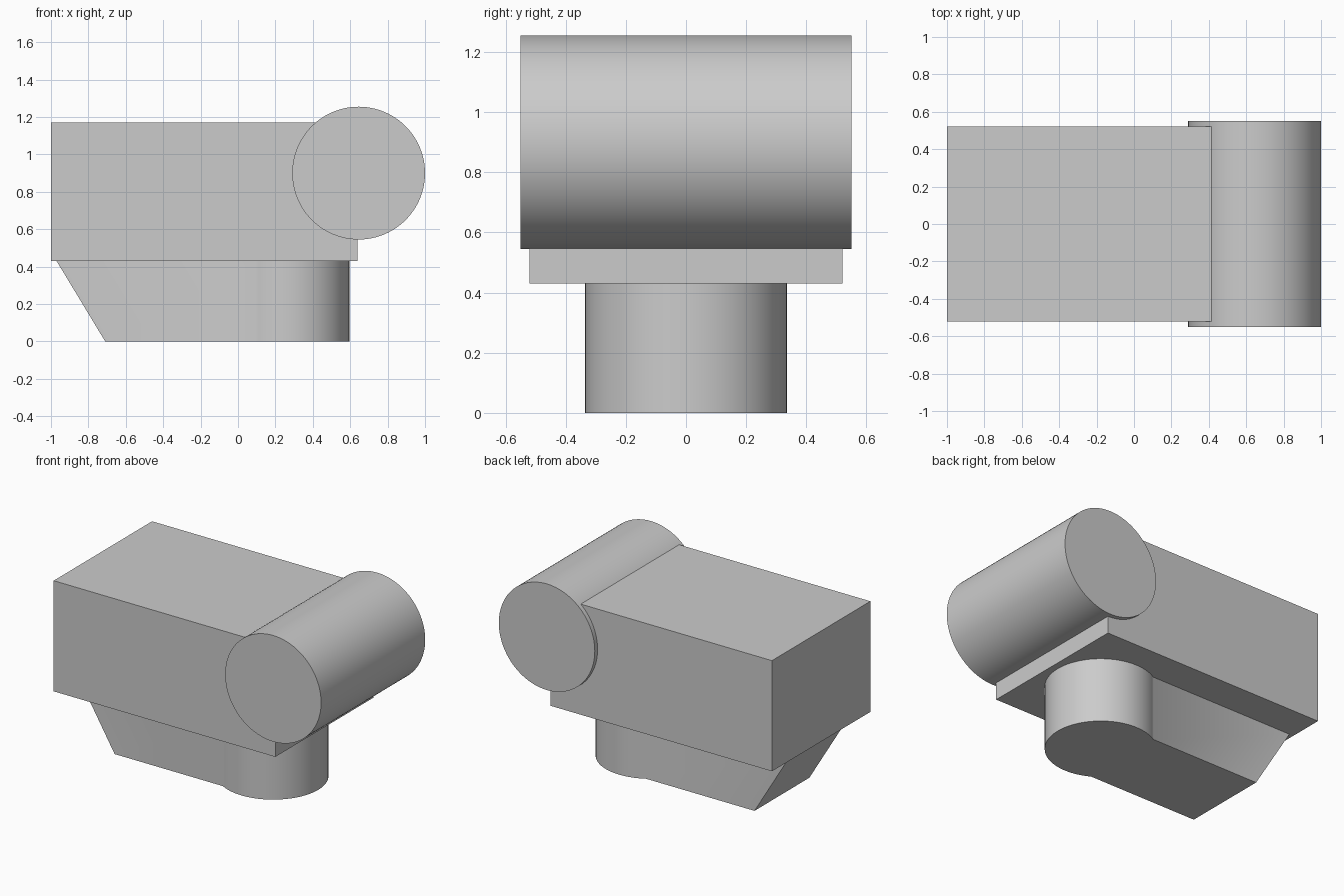
import bpy, bmesh
from math import asin, cos, sin, pi, radians

cube = bpy.data.objects.get("Cube")
if cube:
    bpy.data.objects.remove(cube)

grey = bpy.data.materials.new("light_grey")
grey.use_nodes = True
colour = (0.6, 0.6, 0.6, 1)
grey.diffuse_color = colour
grey.node_tree.nodes["Principled BSDF"].inputs["Base Color"].default_value = colour


def finish(obj, name):
    obj.name = obj.data.name = name
    obj.data.materials.append(grey)
    bpy.ops.object.select_all(action="DESELECT")
    obj.select_set(True)
    bpy.context.view_layer.objects.active = obj
    bpy.ops.object.shade_smooth_by_angle(angle=radians(30))


# Main rectangular body
bpy.ops.mesh.primitive_cube_add(size=1, location=(-0.18, 0, 0.8))
body = bpy.context.object
body.scale = (1.64, 1.04, 0.74)
bpy.ops.object.transform_apply(location=False, rotation=False, scale=True)
finish(body, "body_block")

# Cross cylinder at the end of the body
bpy.ops.mesh.primitive_cylinder_add(vertices=96, radius=0.355, depth=1.1,
                                    location=(0.645, 0, 0.9), rotation=(pi / 2, 0, 0))
finish(bpy.context.object, "cross_cylinder")

# Base: a keyhole plan with a round nose and a sloping tail
radius, half_width, height = 0.335, 0.29, 0.43
nose_x, tail_low, tail_high = 0.26, -0.71, -0.97
sweep = pi - asin(half_width / radius)
steps = 72
arc = [-sweep + 2 * sweep * i / steps for i in range(steps + 1)]
plan = [(nose_x + radius * cos(a), radius * sin(a)) for a in arc]
plan += [(tail_low, half_width), (tail_low, -half_width)]

bm = bmesh.new()
bottom = bm.faces.new([bm.verts.new((x, y, 0)) for x, y in plan])
top = bmesh.ops.extrude_face_region(bm, geom=[bottom], use_keep_orig=True)
for v in (g for g in top["geom"] if isinstance(g, bmesh.types.BMVert)):
    v.co.z = height
    if v.co.x < tail_low + 0.01:
        v.co.x = tail_high
bmesh.ops.recalc_face_normals(bm, faces=bm.faces[:])
mesh = bpy.data.meshes.new("base")
bm.to_mesh(mesh)
bm.free()
base = bpy.data.objects.new("base", mesh)
bpy.context.collection.objects.link(base)
finish(base, "keyhole_base")
